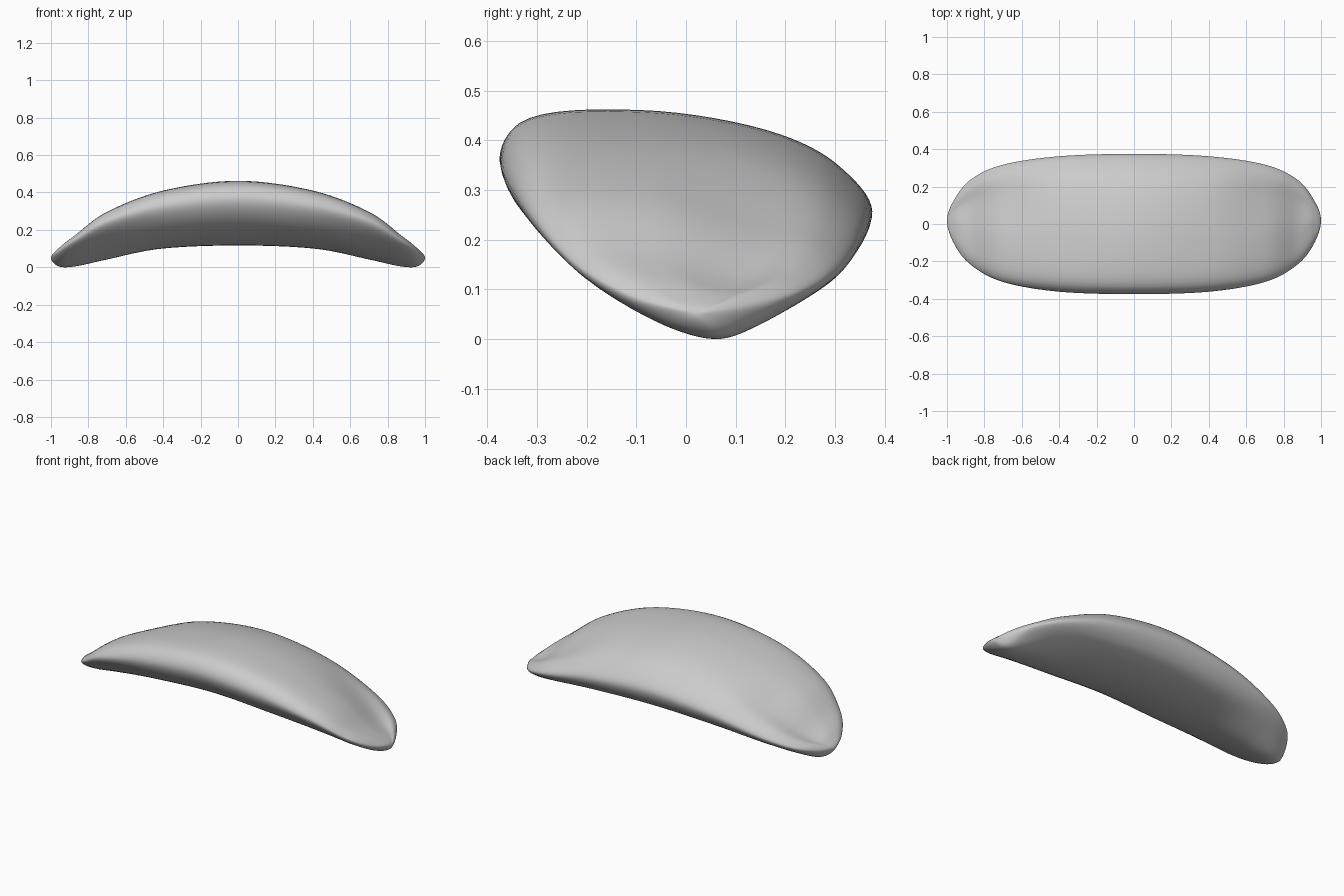
import bpy, bmesh
from mathutils import Vector

if "Cube" in bpy.data.objects:
    bpy.data.objects.remove(bpy.data.objects["Cube"])

# Cross-sections (y, z) of the right half: front edge, front lip, crown, rear groove,
# rear lip, rear edge, rear underside, lower keel, front underside
STATIONS = [
    (0.00, [(-.375, .36), (-.335, .438), (-.09, .464), (.19, .415), (.31, .35), (.375, .26), (.31, .155), (.06, .123), (-.28, .228)]),
    (0.40, [(-.362, .325), (-.32, .393), (-.09, .41), (.18, .362), (.30, .303), (.362, .225), (.295, .135), (.06, .106), (-.26, .195)]),
    (0.70, [(-.31, .245), (-.275, .287), (-.07, .292), (.15, .23), (.265, .205), (.317, .155), (.265, .10), (.08, .045), (-.16, .112)]),
    (0.87, [(-.22, .15), (-.19, .172), (-.05, .166), (.11, .128), (.20, .130), (.24, .103), (.185, .054), (.075, .008), (-.09, .055)]),
    (0.96, [(-.11, .088), (-.085, .102), (0, .099), (.07, .088), (.11, .088), (.132, .07), (.105, .033), (.06, .009), (-.03, .03)]),
]
TIP = Vector((1.0, .02, .053))
RING_STEPS, SPAN_STEPS = 8, 8


def spline(p0, p1, p2, p3, u, alpha):
    """Catmull-Rom between p1 and p2 (alpha 0 uniform, 0.5 centripetal)."""
    t0 = 0.0
    t1 = t0 + (p1 - p0).length ** alpha
    t2 = t1 + (p2 - p1).length ** alpha
    t3 = t2 + (p3 - p2).length ** alpha
    t = t1 + (t2 - t1) * u
    a1 = p0.lerp(p1, (t - t0) / (t1 - t0))
    a2 = p1.lerp(p2, (t - t1) / (t2 - t1))
    a3 = p2.lerp(p3, (t - t2) / (t3 - t2))
    b1 = a1.lerp(a2, (t - t0) / (t2 - t0))
    b2 = a2.lerp(a3, (t - t1) / (t3 - t1))
    return b1.lerp(b2, (t - t1) / (t2 - t1))


def ring(x, pts):
    """Smooth closed loop through the section points."""
    p = [Vector((x, y, z)) for y, z in pts]
    n = len(p)
    return [spline(p[i - 1], p[i], p[(i + 1) % n], p[(i + 2) % n], k / RING_STEPS, .5)
            for i in range(n) for k in range(RING_STEPS)]


# Loft key rings, with mirrored phantom rings at the centre and past the tip
keys = [ring(x, pts) for x, pts in STATIONS]
n = len(keys[0])
before = [Vector((-v.x, v.y, v.z)) for v in keys[1]]
after = [Vector((v.x, 2 * TIP.y - v.y, 2 * TIP.z - v.z)) for v in keys[-1]]
keys = [before] + keys + [[TIP] * n, after]

loops = []
for s in range(1, len(keys) - 2):
    for k in range(SPAN_STEPS):
        loops.append([spline(*(keys[s + d][i] for d in (-1, 0, 1, 2)), k / SPAN_STEPS, 0)
                      for i in range(n)])

# Half shell, closed at the tip and open at the mirror plane
bm = bmesh.new()
rows = [[bm.verts.new(v) for v in loop] for loop in loops]
for a, b in zip(rows, rows[1:]):
    for i in range(n):
        j = (i + 1) % n
        bm.faces.new((a[i], a[j], b[j], b[i]))
tip = bm.verts.new(TIP)
for i in range(n):
    bm.faces.new((rows[-1][i], rows[-1][(i + 1) % n], tip))

# Mirror to the left half and weld
geo = bmesh.ops.duplicate(bm, geom=bm.verts[:] + bm.edges[:] + bm.faces[:])["geom"]
for v in geo:
    if isinstance(v, bmesh.types.BMVert):
        v.co.x = -v.co.x
bmesh.ops.reverse_faces(bm, faces=[f for f in geo if isinstance(f, bmesh.types.BMFace)])
bmesh.ops.remove_doubles(bm, verts=bm.verts[:], dist=1e-5)
bmesh.ops.recalc_face_normals(bm, faces=bm.faces[:])

# Rest on the ground and centre front to back
ys = [v.co.y for v in bm.verts]
low = min(v.co.z for v in bm.verts)
bmesh.ops.translate(bm, verts=bm.verts[:], vec=(0, -(min(ys) + max(ys)) / 2, -low))
for f in bm.faces:
    f.smooth = True

mesh = bpy.data.meshes.new("curved_shell")
bm.to_mesh(mesh)
bm.free()
shell = bpy.data.objects.new("curved_shell", mesh)
bpy.context.collection.objects.link(shell)
